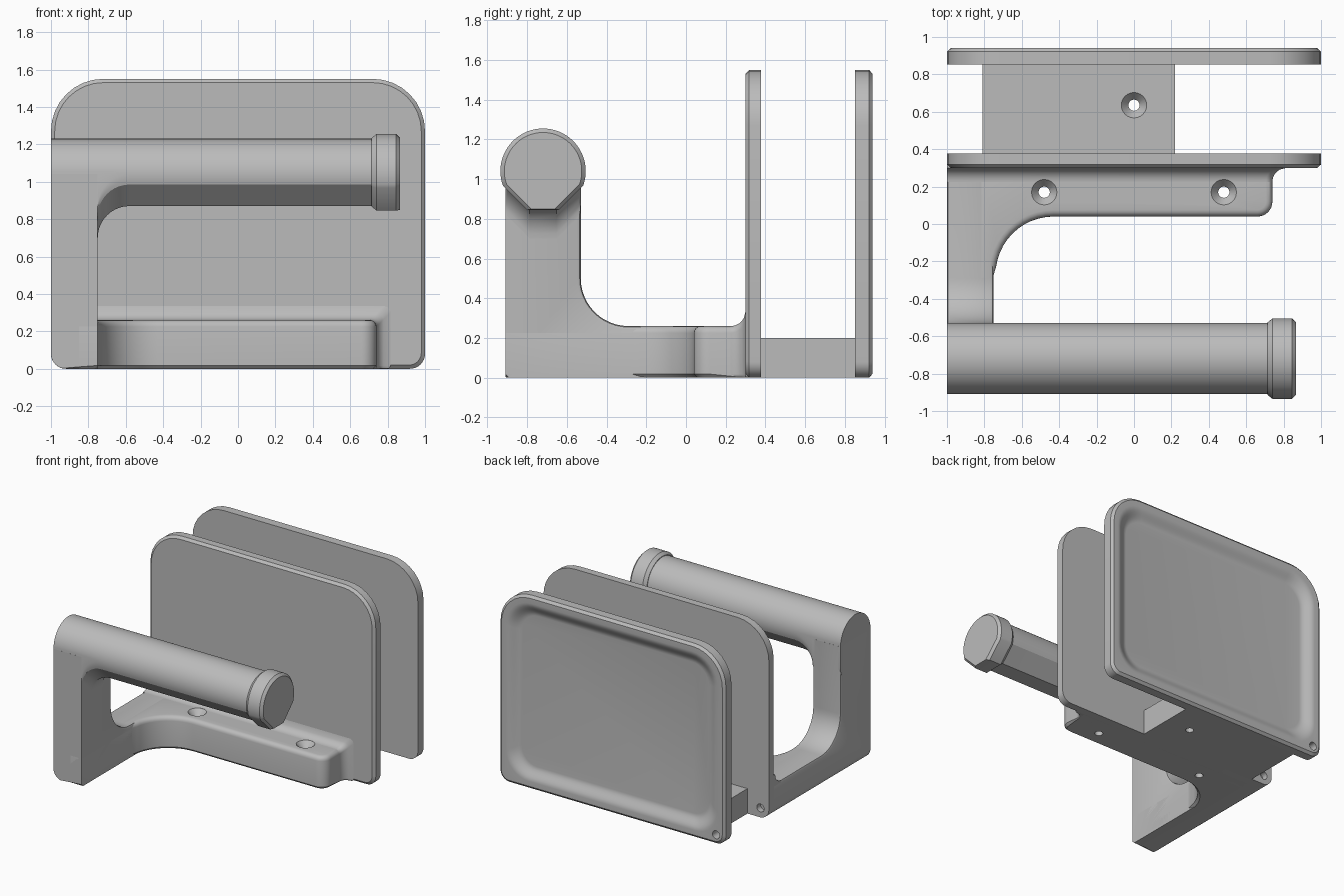
import bpy, bmesh, math
from math import sin, cos, pi, sqrt

if "Cube" in bpy.data.objects:
    bpy.data.objects.remove(bpy.data.objects["Cube"])

grey = bpy.data.materials.new("light_grey")
grey.diffuse_color = (0.5, 0.5, 0.5, 1)
grey.use_nodes = True
grey.node_tree.nodes["Principled BSDF"].inputs["Base Color"].default_value = grey.diffuse_color


def finish(bm, name):
    bmesh.ops.recalc_face_normals(bm, faces=bm.faces)
    me = bpy.data.meshes.new(name)
    bm.to_mesh(me)
    bm.free()
    me.materials.append(grey)
    ob = bpy.data.objects.new(name, me)
    bpy.context.collection.objects.link(ob)
    return ob


def loft(sections):
    """Skin matching closed loops of 3D points and cap both ends."""
    bm = bmesh.new()
    loops = [[bm.verts.new(p) for p in s] for s in sections]
    n = len(loops[0])
    for a, b in zip(loops, loops[1:]):
        for i in range(n):
            j = (i + 1) % n
            bm.faces.new((a[i], a[j], b[j], b[i]))
    bm.faces.new(loops[0])
    bm.faces.new(loops[-1])
    bmesh.ops.recalc_face_normals(bm, faces=bm.faces)
    return bm


def arc(cx, cy, r, a0, a1, n=8):
    return [(cx + r * cos(math.radians(a0 + (a1 - a0) * i / n)),
             cy + r * sin(math.radians(a0 + (a1 - a0) * i / n))) for i in range(n + 1)]


def rounded(x0, x1, z0, z1, tl, tr, br, bl):
    return (arc(x1 - tr, z1 - tr, tr, 0, 90) + arc(x0 + tl, z1 - tl, tl, 90, 180)
            + arc(x0 + bl, z0 + bl, bl, 180, 270) + arc(x1 - br, z0 + br, br, 270, 360))


def bevel(bm, test, offset, segments):
    """Bevel the edges whose two ends both pass the test."""
    edges = [e for e in bm.edges if all(test(v.co) for v in e.verts)]
    bmesh.ops.bevel(bm, geom=edges, offset=offset, segments=segments, profile=0.5,
                    affect='EDGES', clamp_overlap=False)


def plate_section(y, inset, rt=0.28, rb=0.08):
    i = inset
    return [(x, y, z) for x, z in rounded(-1 + i, 1 - i, i, 1.55 - i, rt, rt, rb, rb)]


# Front plate with a chamfered front rim
front_plate = finish(loft([plate_section(0.30, 0.02, 0.26, 0.065),
                           plate_section(0.318, 0), plate_section(0.378, 0)]), "front_plate")

# Back plate with a soft shallow recess in its rear face
rings = [plate_section(0.852, 0), plate_section(0.922, 0), plate_section(0.94, 0.02, 0.26, 0.065)]
for i in range(9):
    t = i / 8
    rings.append(plate_section(0.94 - 0.045 * (0.5 - 0.5 * cos(pi * t)),
                               0.06 + 0.11 * t, 0.23 - 0.08 * t, 0.2 - 0.06 * t))
back_plate = finish(loft(rings), "back_plate")

# Connector between the plates
connector = finish(loft([[(x, y, z) for x, y in ((-0.81, 0.37), (0.22, 0.37), (0.22, 0.86), (-0.81, 0.86))]
                         for z in (0, 0.2)]), "connector")

# Floor bar, curving into the arm
plan = ([(-0.85, -0.91), (-0.75, -0.91)] + arc(-0.43, -0.27, 0.31, 180, 90, 12)
        + arc(0.66, 0.12, 0.08, -90, 0) + [(0.74, 0.31), (-0.85, 0.31)])
plan = [(-0.75 if abs(x + 0.74) < 1e-4 else x, y) for x, y in plan]
bm = loft([[(x, y, z) for x, y in plan] for z in (0, 0.26)])
bevel(bm, lambda c: c.z > 0.259, 0.035, 4)
bevel(bm, lambda c: c.z < 0.001 and c.y < 0.3, 0.018, 1)
floor_bar = finish(bm, "floor_bar")

# Concave flare where the floor meets the front plate
R = 0.075
rings = []
for i in range(9):
    t = R * i / 8
    f = R - sqrt(R * R - t * t)
    rings.append([(x, 0.225 + t, z) for x, z in
                  rounded(-1, 0.74 + f, 0, 0.26 + f, 0.001, 0.035, 0.018, 0.08)])
rings.append([(x, 0.32, z) for x, y, z in rings[-1]])
floor_flare = finish(loft(rings), "floor_flare")

# Upright arm
side = ([(-0.91, 0), (-0.91, 1.04), (-0.53, 1.04)] + arc(-0.29, 0.50, 0.24, 180, 270, 12)
        + [(0.31, 0.26), (0.31, 0)])
bm = loft([[(x, y, z) for y, z in side] for x in (-1, -0.75)])
inner = lambda c: -0.54 < c.y < 0.32 and c.z > 0.25
for x in (-1, -0.75):
    bevel(bm, lambda c: abs(c.x - x) < 1e-4 and inner(c) and c.z < 1.05, 0.018, 2)
bevel(bm, lambda c: c.z < 0.001 and c.x < -0.99, 0.08, 6)
bevel(bm, lambda c: c.z < 0.001 and c.y < -0.9, 0.018, 1)
arm = finish(bm, "arm")


# Roll bar: round on top, 45 degree flanks and a flat below
def bar_section(x, r, s, b, drop=0.0):
    phi = 45 - math.degrees(math.acos(s / (r * sqrt(2))))
    pts = [(p, q - drop if q < 0 else q) for p, q in arc(0, 0, r, -phi, 180 + phi, 40)]
    pts += [(-(s - b), -b - drop), (s - b, -b - drop)]
    return [(x, -0.72 + p, 1.04 + q) for p, q in pts]


R = 0.17
rings = [bar_section(-1, 0.19, 0.237, 0.17, R)]
for i in range(11):
    a = pi / 2 * i / 10
    rings.append(bar_section(-0.75 + R * (1 - cos(a)), 0.19, 0.237, 0.17, R * (1 - sin(a))))
rings.append(bar_section(0.72, 0.19, 0.237, 0.17))
roll_bar = finish(loft(rings), "roll_bar")

# End stop on the bar
end_stop = finish(loft([bar_section(0.715, 0.195, 0.25, 0.172), bar_section(0.74, 0.215, 0.275, 0.195),
                        bar_section(0.845, 0.215, 0.275, 0.195),
                        bar_section(0.865, 0.195, 0.25, 0.19)]), "end_stop")


def cut(target, cutter):
    m = target.modifiers.new("hole", 'BOOLEAN')
    m.operation, m.solver, m.object = 'DIFFERENCE', 'EXACT', cutter
    bpy.context.view_layer.objects.active = target
    bpy.ops.object.modifier_apply(modifier=m.name)


# Countersunk screw holes
for x, y, top, targets in ((-0.48, 0.17, 0.26, (floor_bar, floor_flare)),
                           (0.48, 0.17, 0.26, (floor_bar, floor_flare)),
                           (0, 0.635, 0.2, (connector,))):
    cutter = finish(loft([[(p, q, z) for p, q in arc(x, y, r, 0, 345, 23)] for z, r in
                          ((-0.1, 0.03), (top - 0.045, 0.03), (top, 0.068), (top + 0.1, 0.068))]), "cutter")
    for t in targets:
        cut(t, cutter)
    bpy.data.objects.remove(cutter)

# Small corner holes in the rear of both plates
cutter = finish(loft([[(p, y, q) for p, q in arc(-0.925, 0.075, 0.032, 0, 345, 23)]
                      for y in (0.33, 1.0)]), "cutter")
for t in (front_plate, back_plate):
    cut(t, cutter)
bpy.data.objects.remove(cutter)

# Smooth curves, crisp edges
for ob in bpy.data.objects:
    bpy.ops.object.select_all(action='DESELECT')
    ob.select_set(True)
    bpy.context.view_layer.objects.active = ob
    bpy.ops.object.shade_smooth_by_angle(angle=math.radians(30))
